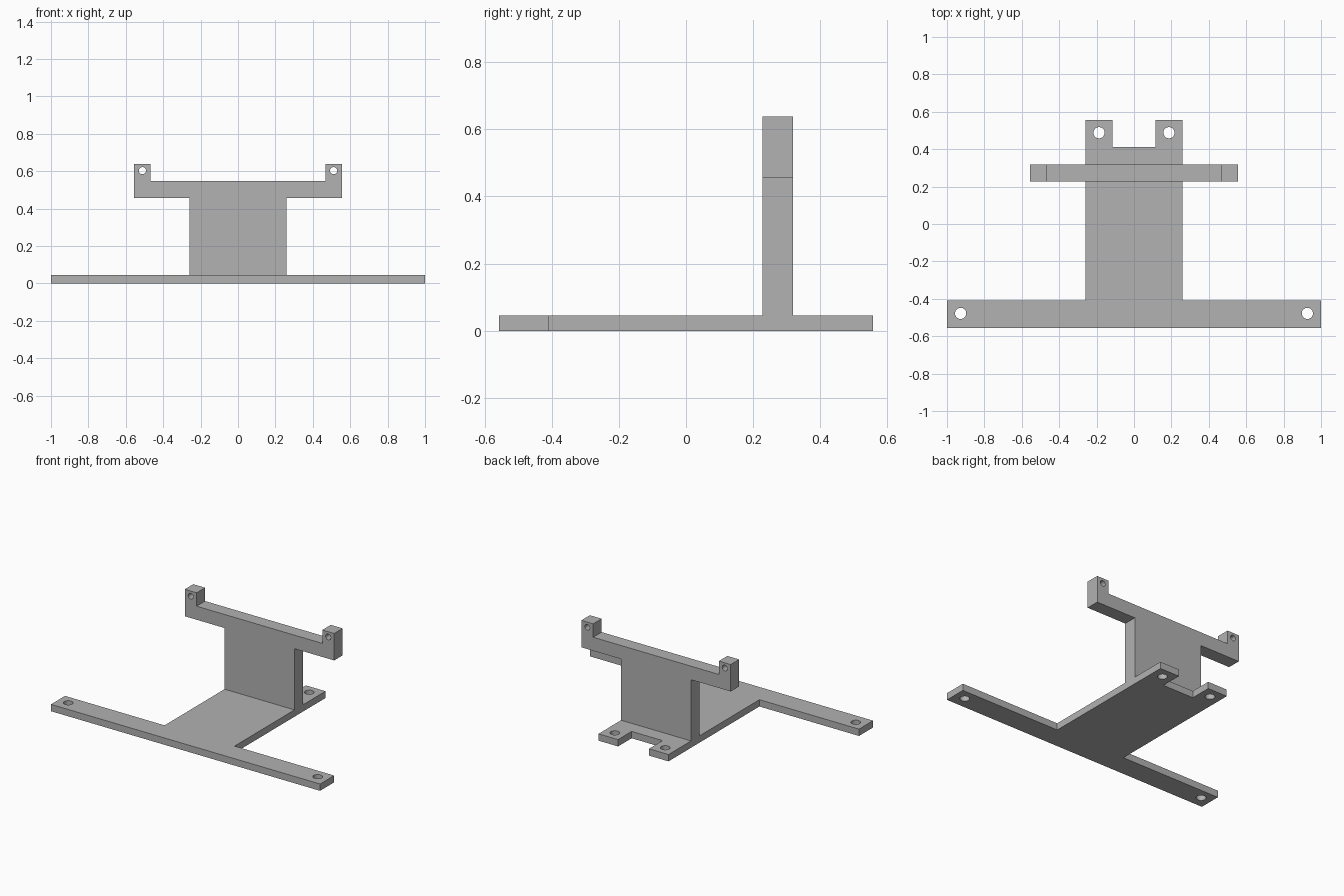
import bpy
import bmesh
from math import cos, sin, tau, radians
from mathutils import Matrix

cube = bpy.data.objects.get("Cube")
if cube:
    bpy.data.objects.remove(cube, do_unlink=True)

grey = bpy.data.materials.new("plain grey")
grey.use_nodes = True
colour = (0.445, 0.445, 0.445, 1)
grey.diffuse_color = colour
grey.node_tree.nodes["Principled BSDF"].inputs["Base Color"].default_value = colour


def mirrored(half):
    """Close a right-hand half outline by mirroring it across x = 0."""
    return half + [(-x, y) for x, y in reversed(half)]


def circle(cx, cy, r, n=32):
    return [(cx + r * cos(tau * i / n), cy + r * sin(tau * i / n)) for i in range(n)]


def plate(name, half, holes, thickness, matrix):
    """Extrude a symmetric outline with mirrored pairs of round holes."""
    loops = [mirrored(half)]
    for x, y, r in holes:
        loops += [circle(x, y, r), circle(-x, y, r)]
    curve = bpy.data.curves.new(name + "_profile", "CURVE")
    curve.dimensions = "2D"
    curve.fill_mode = "BOTH"
    curve.extrude = thickness / 2
    for loop in loops:
        spline = curve.splines.new("POLY")
        spline.points.add(len(loop) - 1)
        for point, (x, y) in zip(spline.points, loop):
            point.co = (x, y, 0, 1)
        spline.use_cyclic_u = True
    helper = bpy.data.objects.new(name + "_profile", curve)
    bpy.context.collection.objects.link(helper)
    evaluated = helper.evaluated_get(bpy.context.evaluated_depsgraph_get())
    mesh = bpy.data.meshes.new_from_object(evaluated)
    bpy.data.objects.remove(helper, do_unlink=True)

    # Weld the caps to the walls and place the part
    bm = bmesh.new()
    bm.from_mesh(mesh)
    bmesh.ops.remove_doubles(bm, verts=bm.verts, dist=0.0001)
    bmesh.ops.recalc_face_normals(bm, faces=bm.faces)
    bm.transform(matrix)
    bm.to_mesh(mesh)
    bm.free()
    mesh.name = name
    mesh.materials.clear()
    mesh.materials.append(grey)
    part = bpy.data.objects.new(name, mesh)
    bpy.context.collection.objects.link(part)
    bpy.ops.object.select_all(action="DESELECT")
    part.select_set(True)
    bpy.context.view_layer.objects.active = part
    bpy.ops.object.shade_smooth_by_angle(angle=radians(30))
    return part


base_height = 0.046
stem = 0.26
back = 0.557

# Flat base: wide front bar, central stem, notched rear tabs
plate("base_plate",
      [(1, -back), (1, -0.408), (stem, -0.408), (stem, back), (0.115, back), (0.115, 0.413)],
      [(0.927, -0.478, 0.03), (0.187, 0.488, 0.03)],
      base_height, Matrix.Translation((0, 0, base_height / 2)))

# Upright: web, crossbar and drilled end lugs, outlined in x and z
plate("upright_bracket",
      [(stem, base_height), (stem, 0.457), (0.555, 0.457), (0.555, 0.638), (0.467, 0.638), (0.467, 0.548)],
      [(0.511, 0.603, 0.019)],
      0.09, Matrix.Translation((0, 0.273, 0)) @ Matrix.Rotation(radians(90), 4, "X"))
